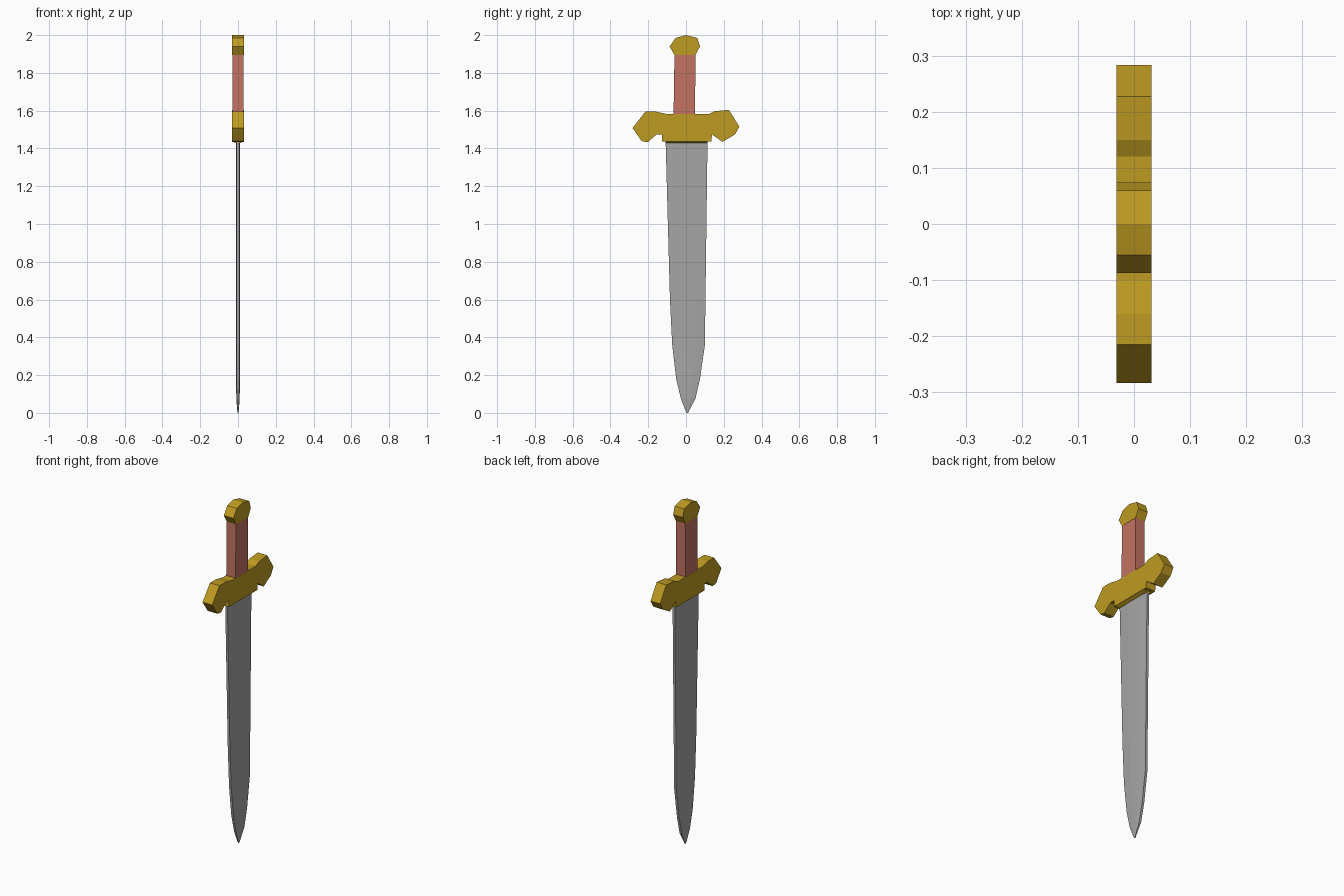
import bpy
import bmesh

cube = bpy.data.objects.get("Cube")
if cube:
    bpy.data.objects.remove(cube, do_unlink=True)


def material(name, rgb):
    m = bpy.data.materials.new(name)
    m.use_nodes = True
    m.diffuse_color = (*rgb, 1)
    m.node_tree.nodes["Principled BSDF"].inputs["Base Color"].default_value = (*rgb, 1)
    return m


gold = material("gold", (0.52, 0.33, 0.016))
leather = material("red leather", (0.54, 0.17, 0.12))
steel = material("steel", (0.38, 0.38, 0.38))


def finish(name, bm, mat):
    bmesh.ops.recalc_face_normals(bm, faces=bm.faces[:])
    mesh = bpy.data.meshes.new(name)
    bm.to_mesh(mesh)
    bm.free()
    mesh.materials.append(mat)
    obj = bpy.data.objects.new(name, mesh)
    bpy.context.collection.objects.link(obj)
    return obj


def plate(name, outline, half, mat):
    """Extrude a (y, z) outline symmetrically along x."""
    bm = bmesh.new()
    face = bm.faces.new([bm.verts.new((-half, y, z)) for y, z in outline])
    ext = bmesh.ops.extrude_face_region(bm, geom=[face])["geom"]
    moved = [v for v in ext if isinstance(v, bmesh.types.BMVert)]
    bmesh.ops.translate(bm, verts=moved, vec=(2 * half, 0, 0))
    return finish(name, bm, mat)


def loft(name, rings, mat):
    """Bridge equal-length rings of points and cap both ends."""
    bm = bmesh.new()
    loops = [[bm.verts.new(p) for p in ring] for ring in rings]
    n = len(loops[0])
    for a, b in zip(loops, loops[1:]):
        for i in range(n):
            j = (i + 1) % n
            bm.faces.new((a[i], a[j], b[j], b[i]))
    bm.faces.new(loops[0])
    bm.faces.new(loops[-1])
    return finish(name, bm, mat)


# Pommel
plate("pommel", [(-0.061, 1.895), (-0.087, 1.94), (-0.055, 1.985), (0, 2.0),
                 (0.06, 1.985), (0.074, 1.94), (0.05, 1.895)], 0.031, gold)

# Grip
plate("grip", [(-0.066, 1.57), (0.048, 1.57), (0.05, 1.9), (-0.061, 1.9)], 0.03, leather)

# Crossguard with two flared, notched wings
plate("crossguard", [
    (-0.283, 1.508), (-0.215, 1.595), (-0.16, 1.595), (-0.10, 1.582),
    (0.12, 1.582), (0.15, 1.597), (0.227, 1.604), (0.283, 1.515),
    (0.258, 1.473), (0.193, 1.435), (0.137, 1.474), (0.135, 1.437),
    (-0.127, 1.437), (-0.127, 1.474), (-0.155, 1.474), (-0.203, 1.433), (-0.235, 1.439),
], 0.031, gold)

# Sloped collar closing the guard onto the blade
collar = []
for half, z in ((0.029, 1.437), (0.012, 1.428)):
    collar.append([(-half, -0.108, z), (half, -0.108, z), (half, 0.114, z), (-half, 0.114, z)])
loft("blade_collar", collar, gold)

# Blade: stations of height, edge positions and half thickness
stations = [(1.44, -0.108, 0.114, 0.01), (0.6, -0.085, 0.103, 0.01),
            (0.36, -0.073, 0.1, 0.01), (0.18, -0.052, 0.074, 0.01),
            (0.075, -0.027, 0.05, 0.009), (0.012, -0.003, 0.016, 0.004),
            (0, 0.003, 0.011, 0.003)]
rings = []
for z, y0, y1, t in stations:
    w = y1 - y0
    side = [(y0, 0.7), (y0 + 0.33 * w, 1), (y0 + 0.73 * w, 1), (y1, 0.7)]
    rings.append([(t * k, y, z) for y, k in side] + [(-t * k, y, z) for y, k in reversed(side)])
loft("blade", rings, steel)
